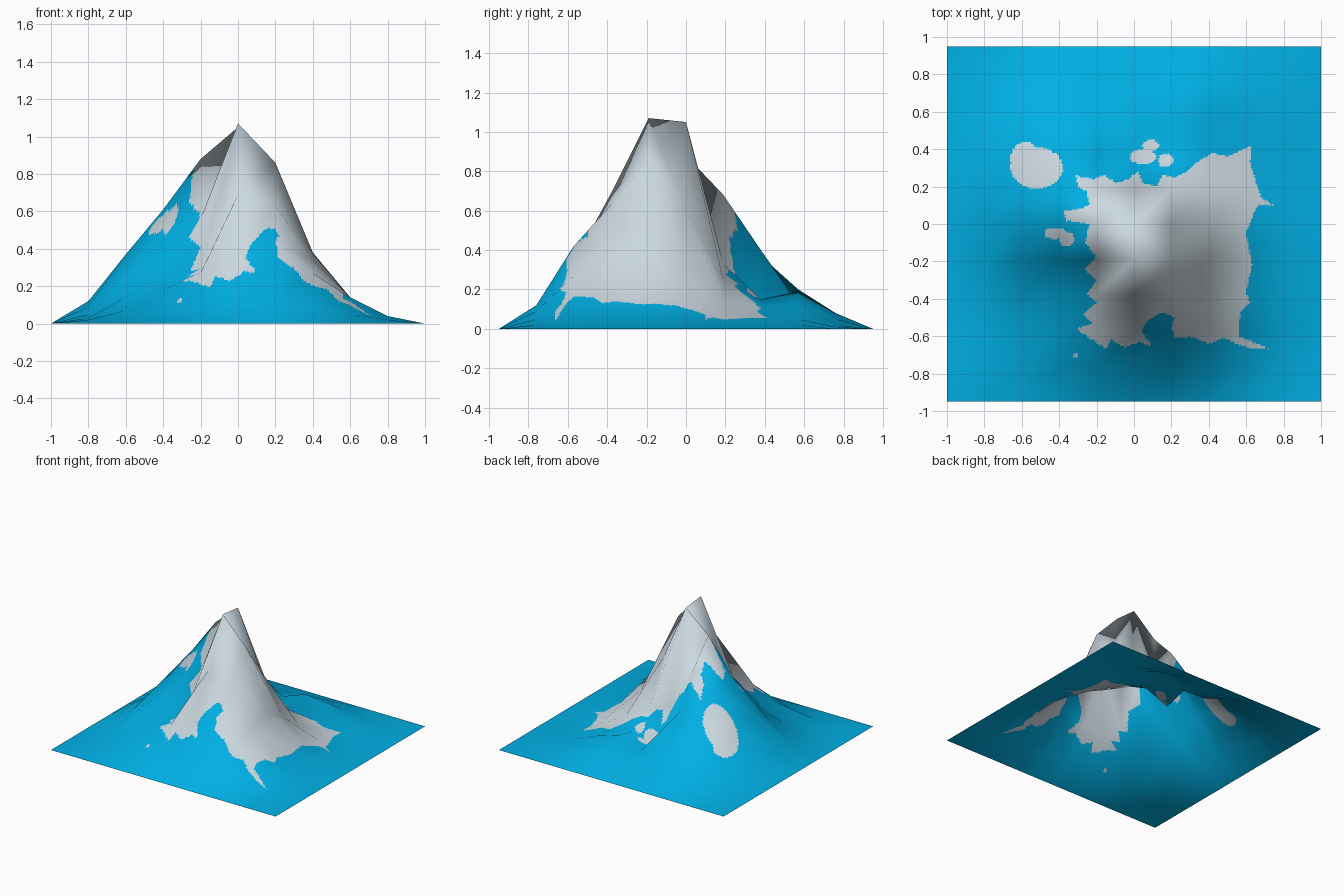
import bpy, bmesh

if "Cube" in bpy.data.objects:
    bpy.data.objects.remove(bpy.data.objects["Cube"])

# Coarse terrain: height profiles in percent, west to east, one per row from front to back
PROFILES = [
    "2 3 5 9 11 12 9 5 2",
    "3 7 18 27 34 42 27 14 4",
    "5 14 22 30 69 63 34 14 4",
    "9 24 36 56 107 86 38 14 4",
    "12 37 61 88 105 60 28 11 3",
    "10 31 52 68 33 25 15 6 2",
    "7 21 37 40 7 15 11 6 2",
    "5 13 20 13 12 19 13 5 2",
    "2 5 8 7 7 8 5 2 1",
]
STEP_X, STEP_Y, CELLS, FINE = 0.2, 0.19, 10, 16

# Outline of the bare rock on the plan (percent)
OUTLINE = [(-31, 26), (-22, 24), (-16, 26), (-10, 22), (-3, 24), (2, 28), (5, 22), (12, 20),
           (15, 26), (22, 25), (28, 28), (35, 34), (42, 38), (50, 36), (57, 39), (63, 42),
           (62, 33), (66, 20), (68, 14), (75, 10), (66, 10), (63, 3), (60, -5), (63, -22),
           (60, -36), (62, -42), (57, -47), (56, -60), (73, -67), (60, -66), (48, -61),
           (40, -64), (30, -60), (22, -61), (20, -55), (22, -50), (15, -47), (7, -52),
           (4, -57), (10, -66), (3, -63), (-5, -66), (-12, -62), (-15, -67), (-22, -62),
           (-31, -56), (-22, -53), (-27, -48), (-20, -42), (-25, -37), (-20, -30), (-27, -24),
           (-20, -18), (-26, -10), (-24, 0), (-36, 2), (-38, 7), (-30, 8), (-24, 10),
           (-25, 17), (-30, 20)]
# Isolated rock patches: centre x, y and radii
PATCHES = [(-.52, .30, .14, .11), (-.58, .35, .08, .09), (-.42, -.05, .06, .03),
           (-.36, -.08, .04, .04), (.09, .42, .045, .03), (.05, .36, .07, .04),
           (.17, .34, .04, .035), (-.31, -.70, .012, .015)]


def is_rock(x, y):
    if any(((x - a) / c) ** 2 + ((y - b) / d) ** 2 < 1 for a, b, c, d in PATCHES):
        return True
    inside, px, py = False, x * 100, y * 100
    for (ax, ay), (bx, by) in zip(OUTLINE, OUTLINE[1:] + OUTLINE[:1]):
        if (ay > py) != (by > py) and px < ax + (py - ay) * (bx - ax) / (by - ay):
            inside = not inside
    return inside


def material(name, rgb):
    m = bpy.data.materials.new(name)
    m.diffuse_color = (*rgb, 1)
    m.use_nodes = True
    m.node_tree.nodes["Principled BSDF"].inputs["Base Color"].default_value = m.diffuse_color
    return m


def triangle_grid(bm, verts, n):
    """Fill an (n+1) x (n+1) vertex grid with triangles."""
    for j in range(n):
        for i in range(n):
            a, b = verts[j][i], verts[j][i + 1]
            c, d = verts[j + 1][i + 1], verts[j + 1][i]
            bm.faces.new((a, b, c))
            bm.faces.new((a, c, d))


# Coarse surface and its smooth normals; the border lies on the ground
rows = [[int(h) / 100 for h in r.split()] for r in PROFILES]
coarse = bmesh.new()
ctrl = [[coarse.verts.new(((i - 5) * STEP_X, (j - 5) * STEP_Y,
                           rows[j - 1][i - 1] if 0 < i < CELLS and 0 < j < CELLS else 0))
         for i in range(CELLS + 1)] for j in range(CELLS + 1)]
triangle_grid(coarse, ctrl, CELLS)
coarse.normal_update()


def sample(attr, fi, fj):
    """Interpolate a coarse vector over its triangle."""
    i, j = min(fi // FINE, CELLS - 1), min(fj // FINE, CELLS - 1)
    u, v = fi / FINE - i, fj / FINE - j
    p00, p10, p01, p11 = (getattr(ctrl[b][a], attr) for a, b in
                          ((i, j), (i + 1, j), (i, j + 1), (i + 1, j + 1)))
    if u >= v:
        return p00 + (p10 - p00) * u + (p11 - p10) * v
    return p00 + (p01 - p00) * v + (p11 - p01) * u


# Fine surface, coloured by the plan outline
N = CELLS * FINE
bm = bmesh.new()
fine = [[bm.verts.new(sample("co", i, j)) for i in range(N + 1)] for j in range(N + 1)]
normals = [sample("normal", i, j).normalized() for j in range(N + 1) for i in range(N + 1)]
triangle_grid(bm, fine, N)
for f in bm.faces:
    f.smooth = True
    c = f.calc_center_median()
    f.material_index = int(is_rock(c.x, c.y))

mesh = bpy.data.meshes.new("mountain")
bm.to_mesh(mesh)
bm.free()
coarse.free()
mesh.materials.append(material("bright blue", (0.0, 0.43, 0.78)))
mesh.materials.append(material("pale grey", (0.60, 0.69, 0.75)))
mesh.normals_split_custom_set_from_vertices(normals)
bpy.context.collection.objects.link(bpy.data.objects.new("mountain", mesh))
